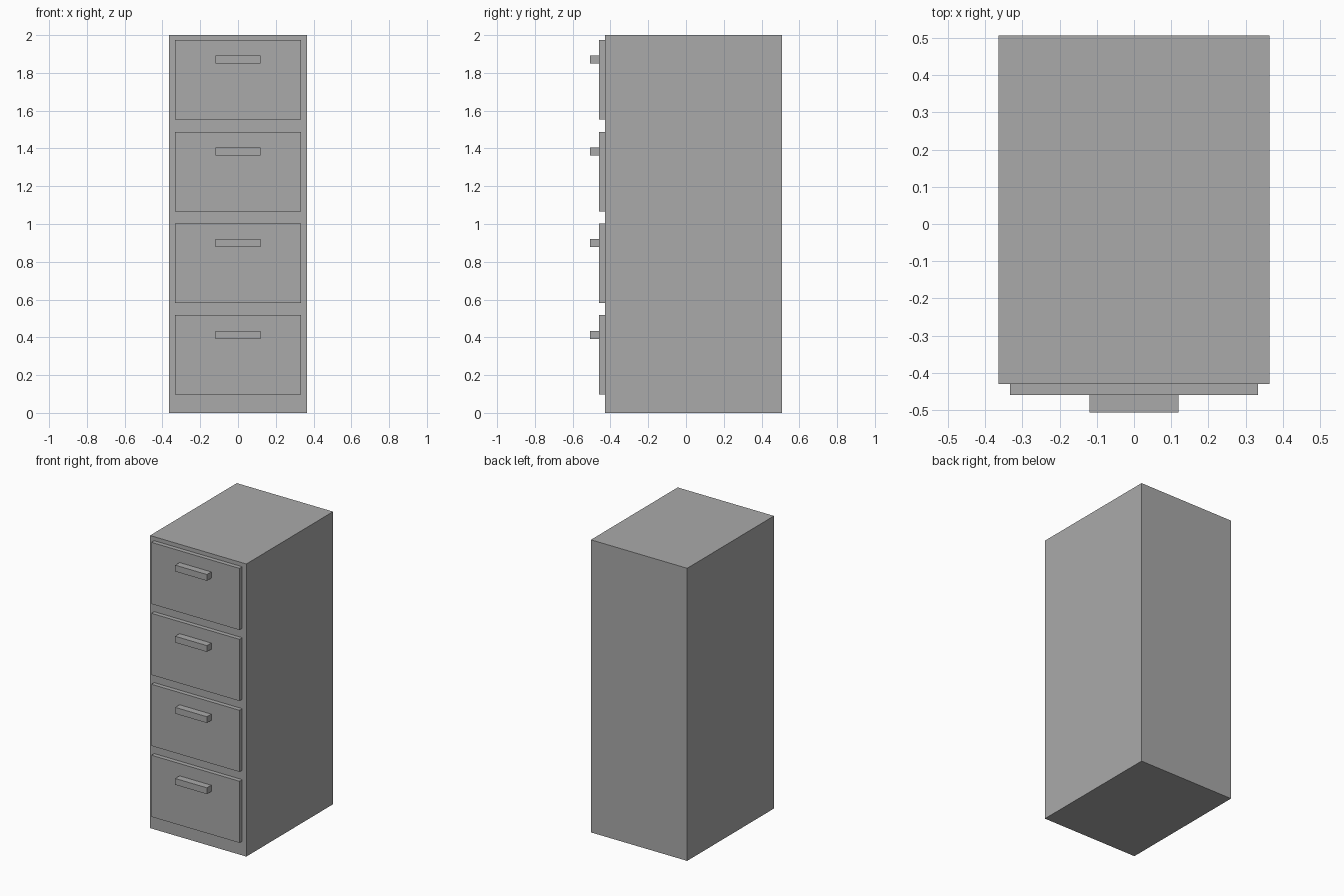
import bpy

if "Cube" in bpy.data.objects:
    bpy.data.objects.remove(bpy.data.objects["Cube"])

# One grey for the whole cabinet
grey = bpy.data.materials.new("grey_metal")
grey.diffuse_color = (0.4, 0.4, 0.4, 1)
grey.use_nodes = True
grey.node_tree.nodes["Principled BSDF"].inputs["Base Color"].default_value = grey.diffuse_color


def box(name, x, y, z):
    """Axis-aligned box from (min, max) pairs."""
    spans = (x, y, z)
    bpy.ops.mesh.primitive_cube_add(size=1, location=[(a + b) / 2 for a, b in spans])
    ob = bpy.context.object
    ob.name = name
    ob.scale = [b - a for a, b in spans]
    bpy.ops.object.transform_apply(location=False, rotation=False, scale=True)
    ob.data.materials.append(grey)
    return ob


# Cabinet body
box("cabinet_body", (-0.364, 0.364), (-0.43, 0.507), (0, 2))

# Four drawer fronts with bar handles
for i in range(4):
    base = 0.097 + i * 0.485
    box(f"drawer_front_{i + 1}", (-0.333, 0.333), (-0.46, -0.43), (base, base + 0.421))
    grip = 0.391 + i * 0.486
    box(f"drawer_handle_{i + 1}", (-0.12, 0.12), (-0.507, -0.46), (grip, grip + 0.043))
